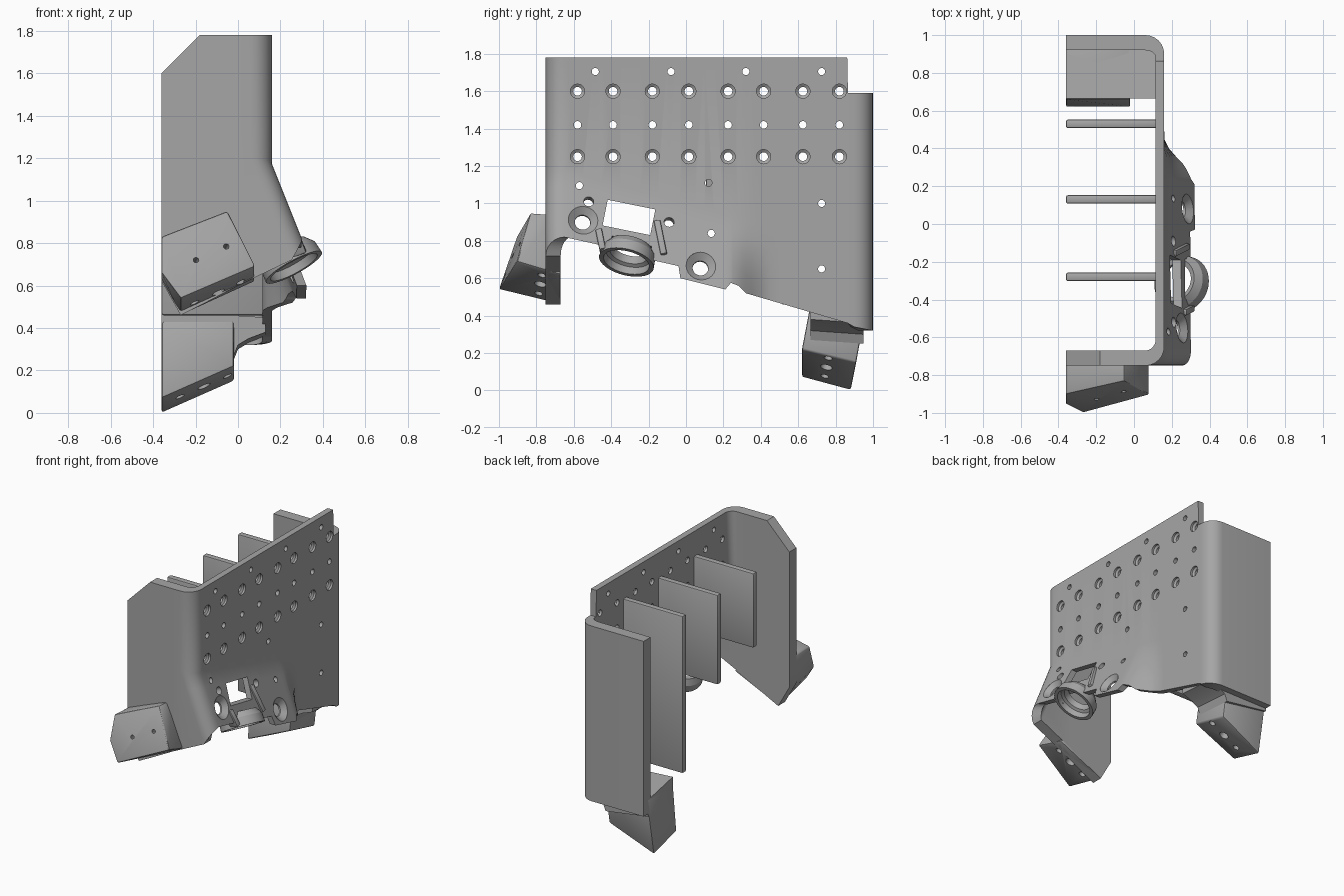
import bpy, bmesh, math
from mathutils import Vector, Matrix

cube = bpy.data.objects.get("Cube")
if cube:
    bpy.data.objects.remove(cube)

grey = bpy.data.materials.new("plain_grey")
grey.use_nodes = True
grey.diffuse_color = (0.38, 0.38, 0.38, 1)
grey.node_tree.nodes["Principled BSDF"].inputs["Base Color"].default_value = grey.diffuse_color


def finish(name, bm, cutter=None, bevel=0):
    """Turn a bmesh into an object, bevel it, cut it and shade it."""
    bmesh.ops.recalc_face_normals(bm, faces=bm.faces[:])
    mesh = bpy.data.meshes.new(name)
    bm.to_mesh(mesh)
    bm.free()
    ob = bpy.data.objects.new(name, mesh)
    bpy.context.collection.objects.link(ob)
    if bevel:
        mod = ob.modifiers.new("edge", "BEVEL")
        mod.width, mod.segments, mod.limit_method = bevel, 2, "ANGLE"
    if cutter:
        mod = ob.modifiers.new("holes", "BOOLEAN")
        mod.operation, mod.solver, mod.object = "DIFFERENCE", "EXACT", cutter
    if bevel or cutter:
        bpy.context.view_layer.update()
        dg = bpy.context.evaluated_depsgraph_get()
        result = bpy.data.meshes.new_from_object(ob.evaluated_get(dg))
        ob.modifiers.clear()
        ob.data = result
    if cutter:
        bpy.data.objects.remove(cutter)
    ob.data.materials.clear()
    ob.data.materials.append(grey)
    bpy.ops.object.select_all(action="DESELECT")
    ob.select_set(True)
    bpy.context.view_layer.objects.active = ob
    bpy.ops.object.shade_smooth_by_angle(angle=math.radians(30))
    return ob


def lathe(bm, centre, axis, profile, closed=False, n=24):
    """Spin (offset, radius) points round an axis; cap the ends unless closed."""
    rot = Vector(axis).normalized().to_track_quat("Z", "Y")
    rings = []
    for h, r in profile:
        rings.append([bm.verts.new(Vector(centre) + rot @ Vector(
            (r * math.cos(math.tau * i / n), r * math.sin(math.tau * i / n), h))) for i in range(n)])
    pairs = list(zip(rings, rings[1:]))
    if closed:
        pairs.append((rings[-1], rings[0]))
    else:
        bm.faces.new(rings[0])
        bm.faces.new(rings[-1])
    for a, b in pairs:
        for i in range(n):
            j = (i + 1) % n
            bm.faces.new((a[i], a[j], b[j], b[i]))


def box(bm, centre, size, rot=None):
    m = Matrix.Translation(centre) @ (rot or Matrix()) @ Matrix.Diagonal((*size, 1))
    bmesh.ops.create_cube(bm, size=1, matrix=m)


def hull(points):
    bm = bmesh.new()
    for p in points:
        bm.verts.new(p)
    bmesh.ops.convex_hull(bm, input=bm.verts[:])
    bmesh.ops.delete(bm, geom=[v for v in bm.verts if not v.link_faces], context="VERTS")
    return bm


def interp(keys, v):
    for (a, p), (b, q) in zip(keys, keys[1:]):
        if v <= b:
            return p + (q - p) * max(0, v - a) / (b - a)
    return keys[-1][1]


# Flared lower part of the side plate
SLOPE = 0.4


def fold(y):
    return 1.2 - 0.27 * (y + 0.75)


def flare(y, z):
    t = min(1, max(0, (0.46 - y) / 0.24))
    return SLOPE * max(0, fold(y) - z) * t * t * (3 - 2 * t)


# Columns of the U-shaped body: outer x, y, inner x, y, bottom, top, flare weight
lower_edge = [(-0.65, 0.82), (-0.47, 0.78), (-0.45, 0.75), (-0.15, 0.69), (-0.04, 0.665), (-0.03, 0.60),
              (0.21, 0.54), (0.24, 0.575), (0.28, 0.56), (0.32, 0.52), (1.0, 0.32)]
cols = []
for x, zb, zt in [(-0.36, 0.62, 1.6), (-0.27, 0.46, 1.69), (-0.18, 0.505, 1.78), (0.0, 0.60, 1.78)]:
    cols.append((x, -0.75, x, -0.67, zb, zt, 0))
ARC = [math.pi / 2 * i / 6 for i in range(7)]
for a in ARC:
    s, c = math.sin(a), math.cos(a)
    cols.append((0.06 + 0.1 * s, -0.65 - 0.1 * c, 0.06 + 0.055 * s, -0.61 - 0.06 * c,
                 0.72 + 0.1 * s, 1.78, 1))
ys = {-0.6 + 0.05 * i for i in range(29)} | {y for y, _ in lower_edge if -0.6 < y < 0.8}
ys = sorted({round(y, 3) for y in ys} | {0.862, 0.866})
for y in ys:
    cols.append((0.16, y, 0.115, y, interp(lower_edge, y), 1.78 if y < 0.865 else 1.59, 1))
for a in ARC:
    s, c = math.sin(a), math.cos(a)
    cols.append((0.06 + 0.1 * c, 0.9 + 0.1 * s, 0.06 + 0.055 * c, 0.88 + 0.04 * s, 0.34 - 0.02 * s, 1.59, 1))
cols.append((-0.36, 1.0, -0.36, 0.92, 0.32, 1.59, 0))

bm = bmesh.new()
outer, inner = [], []
for ox, oy, ix, iy, zb, zt, w in cols:
    f = fold(oy)
    zs = [zb + (f - zb) * k / 4 for k in range(5)] + [zt]
    outer.append([bm.verts.new((ox + w * flare(oy, z), oy, z)) for z in zs])
    inner.append([bm.verts.new((ix + w * flare(oy, z), iy, z)) for z in zs])
for grid in (outer, inner):
    for a, b in zip(grid, grid[1:]):
        for k in range(5):
            bm.faces.new((a[k], b[k], b[k + 1], a[k + 1]))
for i in range(len(cols) - 1):
    for k in (0, -1):
        bm.faces.new((outer[i][k], outer[i + 1][k], inner[i + 1][k], inner[i][k]))
for i in (0, -1):
    for k in range(5):
        bm.faces.new((outer[i][k], outer[i][k + 1], inner[i][k + 1], inner[i][k]))

# Holes in the side plate
cut = bmesh.new()
across = (1, 0, 0)
sloped = Vector((1, 0.1, SLOPE))


def surface(y, z):
    return (0.16 + flare(y, z), y, z)


for y in (-0.58, -0.39, -0.18, 0.015, 0.225, 0.415, 0.625, 0.82):
    for z in (1.6, 1.25):
        lathe(cut, surface(y, z), across, [(-0.1, 0.023), (-0.025, 0.023), (-0.015, 0.038), (0.03, 0.038)])
    lathe(cut, surface(y, 1.42), across, [(-0.1, 0.02), (0.03, 0.02)])
plain = [(y, 1.705) for y in (-0.485, -0.08, 0.32, 0.725)]
plain += [(0.725, 1.0), (0.725, 0.65), (0.12, 1.11), (0.135, 0.84), (-0.57, 1.095)]
for y, z in plain:
    lathe(cut, surface(y, z), across, [(-0.1, 0.019), (0.03, 0.019)])
for y, z in [(-0.52, 1.01), (-0.09, 0.90)]:
    lathe(cut, surface(y, z), sloped, [(-0.1, 0.027), (0.03, 0.027)])
for y, z in [(-0.55, 0.91), (0.08, 0.665)]:
    lathe(cut, surface(y, z), sloped, [(-0.12, 0.04), (-0.03, 0.042), (0.0, 0.08), (0.04, 0.08)])
box(cut, (0.24, -0.305, 0.925), (0.3, 0.26, 0.14), Matrix.Rotation(-0.2, 4, "X"))
ring_centre, ring_axis = (0.245, -0.31, 0.72), (0.47, -0.22, -0.86)
lathe(cut, ring_centre, ring_axis, [(-0.06, 0.125), (0.09, 0.125)])
finish("body_shell", bm, finish("body_cutter", cut))

# Round socket under the window, with ribs beside it
bm = bmesh.new()
lathe(bm, ring_centre, ring_axis, [(0.04, 0.15), (0.04, 0.125), (0.0, 0.12), (-0.01, 0.1), (-0.05, 0.09),
                                   (-0.06, 0.115), (-0.02, 0.145)], closed=True, n=40)
finish("socket_ring", bm)
for name, y, z, h in (("front_rib", -0.455, 0.80, 0.12), ("rear_rib", -0.135, 0.81, 0.2)):
    bm = bmesh.new()
    tilt = Matrix.Rotation(0.2, 4, "X") @ Matrix.Rotation(-math.atan(SLOPE), 4, "Y")
    box(bm, (0.14 + flare(y, z), y, z), (0.07, 0.035, h), tilt)
    finish(name, bm, bevel=0.008)

# Inner fins
for name, y, zb in (("front_fin", -0.28, 1.06), ("middle_fin", 0.13, 0.95), ("rear_fin", 0.53, 0.46)):
    bm = bmesh.new()
    box(bm, (-0.115, y, (zb + 1.6) / 2), (0.49, 0.045, 1.6 - zb))
    finish(name, bm, bevel=0.01)

# Angled feet, each with three holes in the sole
sole = (0.42, -0.23, -0.88)


def sole_holes(cut, centres):
    for p, r in zip(centres, (0.022, 0.032, 0.022)):
        lathe(cut, p, sole, [(-0.08, r), (0.06, r)])


cut = bmesh.new()
sole_holes(cut, [(-0.2, -0.79, 0.51), (-0.09, -0.78, 0.565), (0.01, -0.77, 0.62)])
for p in ((-0.195, -0.94, 0.725), (-0.055, -0.89, 0.785)):
    lathe(cut, p, (0.2, -0.9, 0.35), [(-0.1, 0.013), (0.06, 0.013)])
bm = hull([(-0.27, -1.0, 0.54), (0.08, -0.905, 0.69), (0.08, -0.67, 0.62), (-0.27, -0.67, 0.46),
           (-0.05, -0.83, 0.95), (-0.36, -0.9, 0.83), (-0.36, -0.955, 0.66), (-0.36, -0.67, 0.62),
           (-0.36, -0.69, 0.82), (-0.05, -0.69, 0.94)])
finish("front_foot", bm, finish("front_foot_cutter", cut), 0.01)

cut = bmesh.new()
sole_holes(cut, [(-0.27, 0.74, 0.07), (-0.16, 0.75, 0.125), (-0.05, 0.76, 0.175)])
bm = hull([(-0.36, 0.62, 0.07), (-0.36, 0.88, 0.0), (-0.02, 0.62, 0.22), (-0.02, 0.91, 0.15),
           (-0.36, 0.66, 0.43), (-0.02, 0.66, 0.43), (-0.36, 0.96, 0.43), (-0.02, 0.96, 0.43)])
finish("rear_foot", bm, finish("rear_foot_cutter", cut), 0.01)

# Shelf joining the rear foot to the walls, curved underneath
bm = bmesh.new()
ends = []
under = [(-0.02, 0.27), (0.0, 0.32), (0.05, 0.35), (0.13, 0.38)]
for y, drop in ((0.665, 0.0), (0.95, 0.02)):
    pts = [(-0.36, 0.48 - 2 * drop), (-0.36, 0.32)] + under + [(0.13, 0.45)]
    ends.append([bm.verts.new((x, y, z - drop)) for x, z in pts])
for ring in ends:
    bm.faces.new(ring)
for i in range(len(ends[0])):
    bm.faces.new((ends[0][i - 1], ends[0][i], ends[1][i], ends[1][i - 1]))
finish("rear_shelf", bm)
